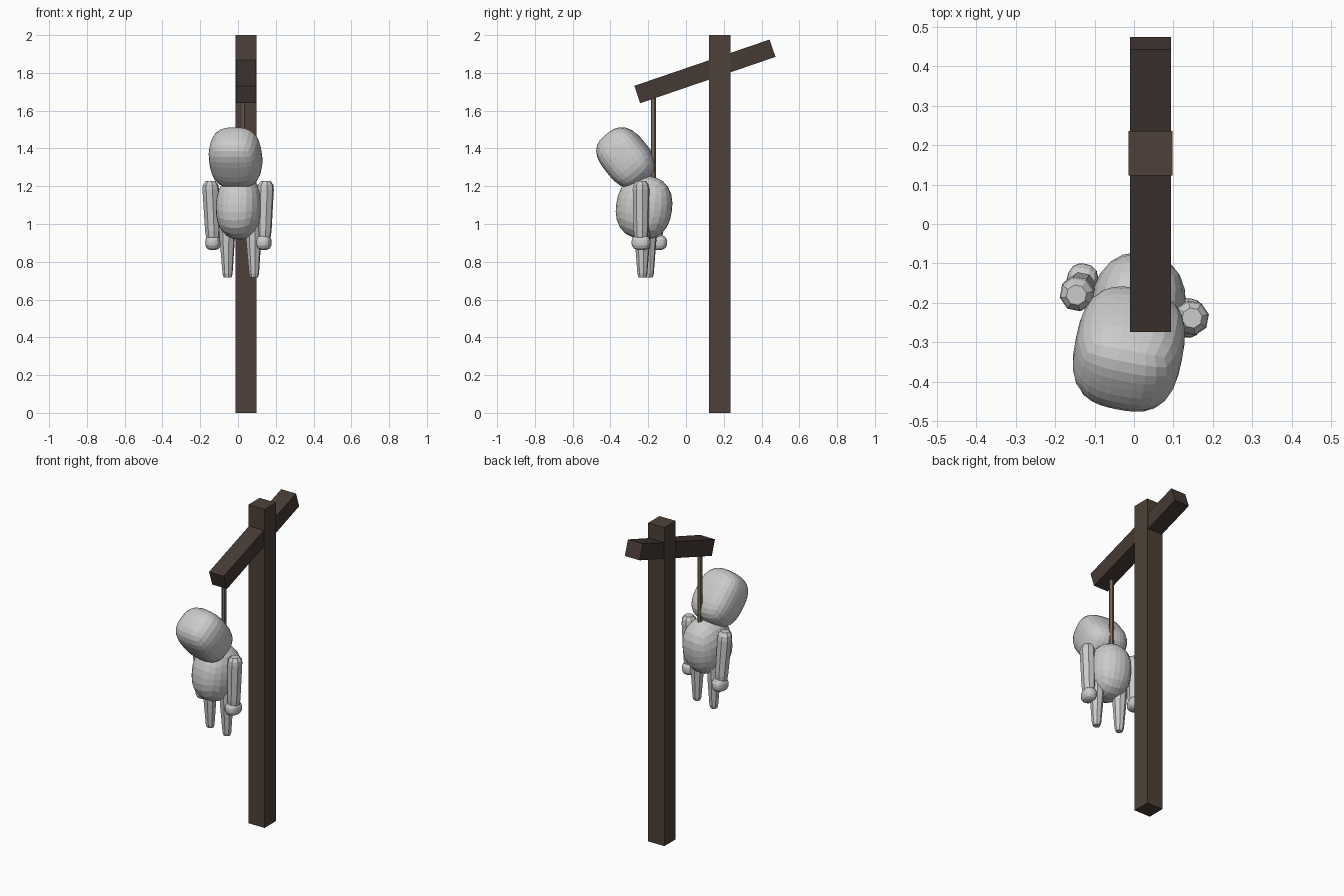
import bpy, bmesh, math
from mathutils import Matrix, Vector

if "Cube" in bpy.data.objects:
    bpy.data.objects.remove(bpy.data.objects["Cube"])

YAW = Matrix.Rotation(math.radians(-11), 4, 'Z')


def material(name, color):
    m = bpy.data.materials.new(name)
    m.diffuse_color = (*color, 1)
    m.use_nodes = True
    m.node_tree.nodes["Principled BSDF"].inputs["Base Color"].default_value = m.diffuse_color
    return m


def finish(name, bm, mat=None):
    bmesh.ops.recalc_face_normals(bm, faces=bm.faces)
    me = bpy.data.meshes.new(name)
    bm.to_mesh(me)
    bm.free()
    ob = bpy.data.objects.new(name, me)
    bpy.context.collection.objects.link(ob)
    if mat:
        me.materials.append(mat)
    return ob


def box(name, center, size, tilt, mat):
    bm = bmesh.new()
    m = (Matrix.Translation(center) @ Matrix.Rotation(math.radians(tilt), 4, 'X')
         @ Matrix.Diagonal((*size, 1)))
    bmesh.ops.create_cube(bm, size=1, matrix=m)
    return finish(name, bm, mat)


def rounded_block(name, center, radii, power, tilt, cuts):
    """Subdivided cube pushed out to a soft, squarish ellipsoid."""
    bm = bmesh.new()
    bmesh.ops.create_cube(bm, size=2)
    bmesh.ops.subdivide_edges(bm, edges=bm.edges[:], cuts=cuts, use_grid_fill=True)
    for v in bm.verts:
        c = Vector([math.tan(a * math.pi / 4) for a in v.co])
        n = sum(abs(a) ** power for a in c) ** (1 / power)
        v.co = Vector([a / n * r for a, r in zip(c, radii)])
    bm.transform(Matrix.Translation(center) @ YAW
                 @ Matrix.Rotation(math.radians(tilt), 4, 'X'))
    return finish(name, bm)


def limb(name, top, bottom, profile, sides=8, mat=None):
    """Lofted limb: profile is (fraction from top to bottom, radius)."""
    bm = bmesh.new()
    top, bottom = Vector(top), Vector(bottom)
    rings = []
    for t, r in profile:
        c = top.lerp(bottom, t)
        rings.append([bm.verts.new(c + YAW.to_3x3() @ Vector((
            r * math.cos((i + .5) * math.tau / sides),
            r * math.sin((i + .5) * math.tau / sides), 0))) for i in range(sides)])
    for a, b in zip(rings, rings[1:]):
        for i in range(sides):
            j = (i + 1) % sides
            bm.faces.new((a[i], a[j], b[j], b[i]))
    bm.faces.new(rings[0])
    bm.faces.new(rings[-1])
    return finish(name, bm, mat)


post_wood = material("post_wood", (0.075, 0.053, 0.040))
beam_wood = material("beam_wood", (0.060, 0.042, 0.036))
rope_fibre = material("rope_fibre", (0.20, 0.145, 0.10))

# Wooden post, sloping beam and rope
box("post", (0.042, 0.179, 1.0), (0.112, 0.112, 2.0), 0, post_wood)
box("beam", (0.042, 0.10, 1.808), (0.103, 0.757, 0.097), 18.9, beam_wood)
limb("rope", (0.024, -0.172, 1.70), (0.024, -0.172, 1.20),
     [(0, .0145), (1, .0145)], 6, rope_fibre)

# Stuffed figure: drooping head and egg-shaped body
rounded_block("head", (-0.013, -0.317, 1.35), (0.137, 0.125, 0.162), 2.8, 39, 7)
rounded_block("body", (0.007, -0.222, 1.088), (0.122, 0.148, 0.17), 2.3, -8, 5)

# Arms with rounded shoulders, and mitten hands
arm = [(0, .026), (.06, .041), (.14, .045), (.85, .040), (.95, .036), (1, .026)]
for side, top, bottom, hand in (
        ("right", (0.147, -0.238, 1.227), (0.137, -0.238, 0.915), (0.136, -0.238, 0.902)),
        ("left", (-0.146, -0.180, 1.227), (-0.133, -0.158, 0.915), (-0.132, -0.150, 0.902))):
    limb(side + "_arm", top, bottom, arm)
    rounded_block(side + "_hand", hand, (0.040, 0.050, 0.041), 2.6, 0, 3)

# Tapered legs
leg = [(0, .044), (.3, .041), (.93, .027), (1, .021)]
for side, x, y in (("right", 0.085, -0.231), ("left", -0.055, -0.197)):
    limb(side + "_leg", (x - .003, y, 1.0), (x, y, 0.717), leg)
